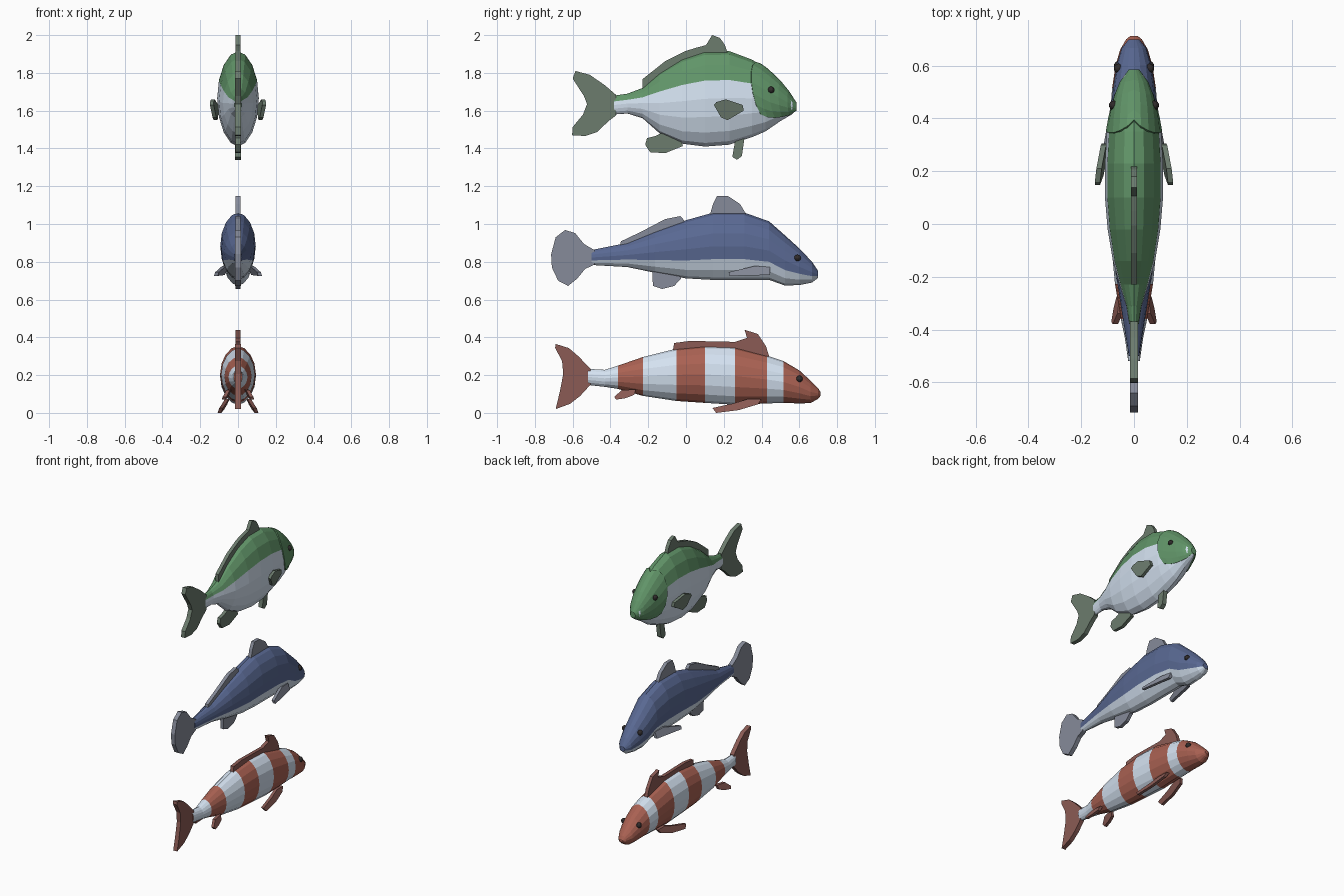
import bpy, bmesh, math
from mathutils import Vector


def mat(name, r, g, b):
    m = bpy.data.materials.new(name)
    m.diffuse_color = (r, g, b, 1)
    return m


GREEN = mat("green", .12, .30, .14)
BLUE = mat("blue", .10, .14, .29)
RED = mat("red", .40, .12, .085)
PALE = mat("pale", .66, .76, .88)
GREEN_FIN = mat("green_fin", .15, .20, .155)
BLUE_FIN = mat("blue_fin", .24, .26, .32)
RED_FIN = mat("red_fin", .26, .105, .09)
DARK = mat("dark", .03, .025, .025)
SIDES = 16
POW = 1.1


def finish(name, bm, mats):
    bmesh.ops.recalc_face_normals(bm, faces=bm.faces)
    me = bpy.data.meshes.new(name)
    bm.to_mesh(me)
    bm.free()
    for m in mats:
        me.materials.append(m)
    ob = bpy.data.objects.new(name, me)
    bpy.context.collection.objects.link(ob)
    return ob


# Interpolate a station list (y, top, bottom, half width)
def section(st, y):
    y = min(max(y, st[0][0]), st[-1][0])
    for a, b in zip(st, st[1:]):
        if y <= b[0]:
            t = (y - a[0]) / (b[0] - a[0])
            return [p + (q - p) * t for p, q in zip(a, b)]


def skin(st, y, a, k=1.0):
    _, top, bot, w = section(st, y)
    c = math.cos(a)
    x = math.copysign(abs(c) ** POW, c) * w
    return Vector((x * k, y, (top + bot) / 2 + (top - bot) / 2 * k * math.sin(a)))


# Lofted body; is_pale(station index, angle in degrees) picks the colour
def body(name, st, mats, is_pale):
    bm = bmesh.new()
    step = 2 * math.pi / SIDES
    rings = [[bm.verts.new(skin(st, s[0], j * step)) for j in range(SIDES)] for s in st]
    for i, (r, q) in enumerate(zip(rings, rings[1:])):
        for j in range(SIDES):
            n = (j + 1) % SIDES
            f = bm.faces.new((r[j], r[n], q[n], q[j]))
            ang = math.degrees(math.asin(math.sin((j + .5) * step)))
            f.material_index = int(is_pale(i, ang))
    bm.faces.new(rings[0])
    bm.faces.new(rings[-1])
    return finish(name, bm, mats)


# Flat fin from a (y, z) outline, thickened along x; place() gives its mid x
def fin(name, pts, m, thick=.024, place=lambda y, z: 0.0, sx=1):
    bm = bmesh.new()
    a, b = [[bm.verts.new((sx * (place(y, z) + d), y, z)) for y, z in pts]
            for d in (-thick / 2, thick / 2)]
    bm.faces.new(a)
    bm.faces.new(b)
    for i in range(len(pts)):
        n = (i + 1) % len(pts)
        bm.faces.new((a[i], a[n], b[n], b[i]))
    return finish(name, bm, [m])


def side_fins(name, pts, m, place, thick=.02):
    for side, sx in (("right", 1), ("left", -1)):
        fin(f"{name}_{side}", pts, m, thick, place, sx)


def eyes(name, st, y, z, k=1.0):
    _, top, bot, w = section(st, y)
    s = (z - (top + bot) / 2) / ((top - bot) / 2 * k)
    x = w * k * (1 - s * s) ** (POW / 2)
    for side, sx in (("right", 1), ("left", -1)):
        bm = bmesh.new()
        bmesh.ops.create_uvsphere(bm, u_segments=10, v_segments=6, radius=.018)
        bmesh.ops.translate(bm, verts=bm.verts, vec=(sx * (x - .002), y, z))
        finish(f"{name}_{side}", bm, [DARK])


# ---- Green deep-bodied fish (top)
g = [(-.38, 1.68, 1.58, .018), (-.31, 1.69, 1.585, .03), (-.23, 1.72, 1.56, .055),
     (-.14, 1.80, 1.48, .08), (-.02, 1.875, 1.425, .10), (.10, 1.915, 1.41, .11),
     (.23, 1.915, 1.42, .11), (.35, 1.87, 1.46, .103), (.42, 1.825, 1.49, .088),
     (.50, 1.75, 1.545, .065), (.56, 1.68, 1.58, .04), (.582, 1.64, 1.60, .018)]
body("green_fish_body", g, [GREEN, PALE], lambda i, a: a < 22)

# Raised head plate wrapping over the snout
bm = bmesh.new()
rows = []
for r in range(6):
    t = r / 5
    row = []
    for j in range(-7, 8):
        u = abs(j) / 7
        y0 = .345 + .2 * (u - .5) ** 2
        y = y0 + (.585 - y0) * t
        a = math.radians(90 + math.copysign(u * (115 + 40 * t), -j))
        row.append(bm.verts.new(skin(g, y, a, 1.05 + .08 * t)))
    rows.append(row)
for r, q in zip(rows, rows[1:]):
    for j in range(14):
        bm.faces.new((r[j], r[j + 1], q[j + 1], q[j]))
bm.faces.new(rows[-1])
head = finish("green_fish_head", bm, [GREEN])
sol = head.modifiers.new("thickness", "SOLIDIFY")
sol.thickness = .008
sol.offset = -1

fin("green_fish_tail", [(-.37, 1.683), (-.43, 1.735), (-.51, 1.79), (-.585, 1.81), (-.60, 1.77),
    (-.54, 1.677), (-.524, 1.635), (-.545, 1.58), (-.60, 1.513), (-.603, 1.47), (-.534, 1.466),
    (-.47, 1.487), (-.41, 1.545), (-.37, 1.575)], GREEN_FIN, .03)
fin("green_fish_dorsal_fin", [(-.23, 1.71), (-.23, 1.767), (-.11, 1.862), (-.005, 1.915),
    (.05, 1.932), (.106, 1.947), (.138, 2.0), (.18, 1.985), (.206, 1.947), (.22, 1.905),
    (.10, 1.89), (-.03, 1.85), (-.16, 1.76)], GREEN_FIN)
fin("green_fish_anal_fin", [(-.164, 1.465), (-.206, 1.455), (-.216, 1.42), (-.19, 1.38),
    (-.11, 1.375), (-.016, 1.413), (-.03, 1.45), (-.11, 1.49)], GREEN_FIN)
fin("green_fish_belly_fin", [(.26, 1.44), (.245, 1.355), (.27, 1.34), (.296, 1.36), (.31, 1.46)],
    GREEN_FIN, .03)
side_fins("green_fish_pectoral_fin", [(.16, 1.645), (.21, 1.66), (.30, 1.63), (.306, 1.60),
    (.22, 1.55), (.185, 1.565), (.148, 1.63)], GREEN_FIN,
    lambda y, z: .112 + .15 * (.30 - y) + .12 * (z - 1.60))
eyes("green_fish_eye", g, .45, 1.71, 1.08)

# ---- Blue hump-backed fish (middle)
b = [(-.50, .862, .783, .02), (-.31, .90, .772, .05), (-.165, .96, .742, .072),
     (0, 1.02, .712, .088), (.143, 1.06, .704, .094), (.31, 1.06, .704, .094),
     (.44, 1.014, .704, .088), (.524, .94, .674, .078), (.603, .868, .677, .066),
     (.667, .80, .69, .047), (.70, .75, .715, .02)]
body("blue_fish_body", b, [BLUE, PALE], lambda i, a: a < -22)
fin("blue_fish_tail", [(-.485, .862), (-.54, .894), (-.587, .952), (-.64, .968), (-.69, .93),
    (-.714, .84), (-.71, .77), (-.677, .70), (-.624, .672), (-.577, .71), (-.534, .762),
    (-.485, .785)], BLUE_FIN, .03)
fin("blue_fish_front_dorsal_fin", [(.127, 1.05), (.143, 1.106), (.164, 1.148), (.222, 1.148),
    (.286, 1.106), (.32, 1.05), (.286, 1.03), (.15, 1.03)], BLUE_FIN)
fin("blue_fish_rear_dorsal_fin", [(-.35, .885), (-.345, .908), (-.24, .958), (-.11, 1.026),
    (-.03, 1.042), (-.01, 1.02), (-.01, .99), (-.165, .94), (-.30, .88)], BLUE_FIN)
fin("blue_fish_anal_fin", [(-.18, .77), (-.175, .672), (-.127, .656), (-.063, .672),
    (-.026, .71), (-.03, .735)], BLUE_FIN)
side_fins("blue_fish_pectoral_fin", [(.23, .725), (.226, .745), (.365, .778), (.445, .772),
    (.445, .73)], BLUE_FIN,
    lambda y, z: .072 + .17 * (.44 - y) - .4 * (z - .75))
eyes("blue_fish_eye", b, .59, .82)

# ---- Red banded fish (bottom)
r = [(-.52, .233, .148, .022), (-.43, .228, .138, .035), (-.36, .25, .127, .05),
     (-.228, .296, .09, .072), (-.05, .34, .063, .089), (.10, .354, .053, .095),
     (.26, .348, .043, .095), (.43, .303, .05, .09), (.515, .275, .053, .083),
     (.60, .225, .05, .07), (.66, .17, .052, .053), (.70, .13, .075, .03), (.712, .11, .09, .015)]
body("red_fish_body", r, [RED, PALE], lambda i, a: i in (0, 1, 3, 5, 7))
fin("red_fish_tail", [(-.505, .233), (-.57, .30), (-.62, .343), (-.69, .365), (-.693, .344),
    (-.656, .275), (-.65, .206), (-.667, .116), (-.69, .02), (-.614, .048), (-.56, .09),
    (-.505, .15)], RED_FIN, .03)
fin("red_fish_dorsal_fin", [(-.07, .325), (-.063, .37), (.02, .381), (.26, .376), (.323, .397),
    (.31, .44), (.38, .418), (.423, .354), (.44, .30), (.41, .29), (.286, .32), (.07, .33)], RED_FIN)
side_fins("red_fish_pectoral_fin", [(.14, .026), (.25, .05), (.33, .074), (.40, .072),
    (.38, .045), (.28, .015), (.16, 0)], RED_FIN,
    lambda y, z: .06 + .06 * (.40 - y) - .4 * (z - .06))
side_fins("red_fish_pelvic_fin", [(-.38, .085), (-.34, .12), (-.265, .125), (-.275, .095),
    (-.32, .078), (-.37, .07)], RED_FIN,
    lambda y, z: .05 + .1 * (-.27 - y) - .4 * (z - .11))
eyes("red_fish_eye", r, .60, .18)
